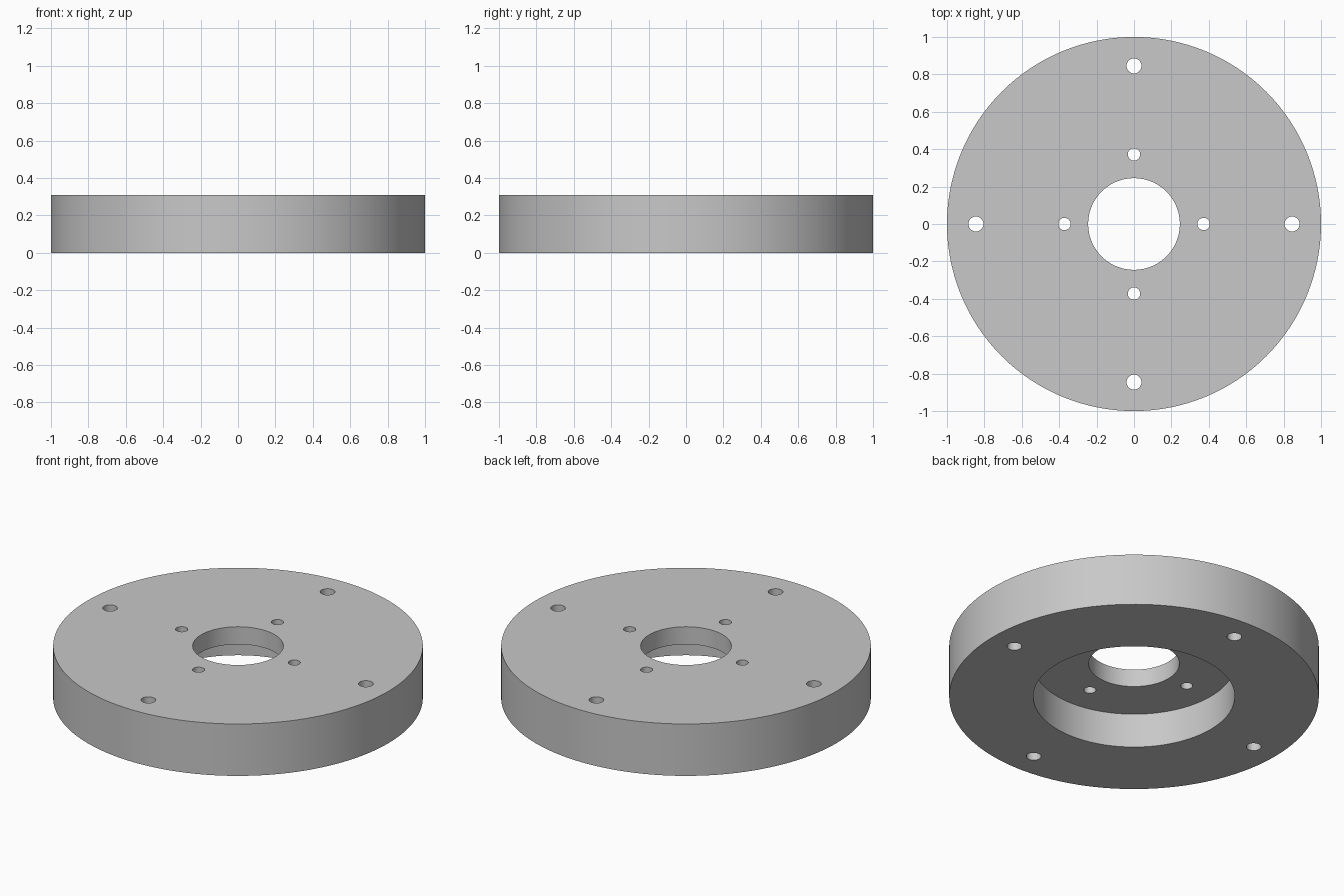
import bpy, bmesh, math
from mathutils import Matrix

if "Cube" in bpy.data.objects:
    bpy.data.objects.remove(bpy.data.objects["Cube"])

HEIGHT = 0.31
SEGMENTS = 128

metal = bpy.data.materials.new("grey metal")
metal.diffuse_color = (0.58, 0.58, 0.58, 1)
metal.use_nodes = True
metal.node_tree.nodes["Principled BSDF"].inputs["Base Color"].default_value = metal.diffuse_color


def add_object(name, bm):
    bmesh.ops.recalc_face_normals(bm, faces=bm.faces)
    mesh = bpy.data.meshes.new(name)
    bm.to_mesh(mesh)
    bm.free()
    mesh.materials.append(metal)
    obj = bpy.data.objects.new(name, mesh)
    bpy.context.collection.objects.link(obj)
    return obj


# Flange disc: turned cross-section with a bore and a wide recess underneath
profile = [(0.245, HEIGHT), (1, HEIGHT), (1, 0),
           (0.545, 0), (0.545, 0.205), (0.245, 0.205)]
bm = bmesh.new()
rings = []
for i in range(SEGMENTS):
    a = 2 * math.pi * i / SEGMENTS
    rings.append([bm.verts.new((r * math.cos(a), r * math.sin(a), z)) for r, z in profile])
for i, ring in enumerate(rings):
    following = rings[(i + 1) % SEGMENTS]
    for j in range(len(profile)):
        k = (j + 1) % len(profile)
        bm.faces.new((ring[j], following[j], following[k], ring[k]))
flange = add_object("flange_disc", bm)

# Bolt holes: four large near the rim, four small around the bore
bm = bmesh.new()
for distance, radius in ((0.845, 0.04), (0.372, 0.033)):
    for q in range(4):
        a = q * math.pi / 2
        place = Matrix.Translation((distance * math.cos(a), distance * math.sin(a), HEIGHT / 2))
        bmesh.ops.create_cone(bm, cap_ends=True, segments=32, radius1=radius,
                              radius2=radius, depth=1, matrix=place)
cutter = add_object("bolt_hole_cutter", bm)

cut = flange.modifiers.new("bolt holes", "BOOLEAN")
cut.operation = "DIFFERENCE"
cut.solver = "EXACT"
cut.object = cutter
bpy.context.view_layer.objects.active = flange
flange.select_set(True)
bpy.ops.object.modifier_apply(modifier=cut.name)
bpy.data.objects.remove(cutter)

# Smooth round walls, crisp rims
bpy.ops.object.shade_smooth_by_angle(angle=math.radians(30))
